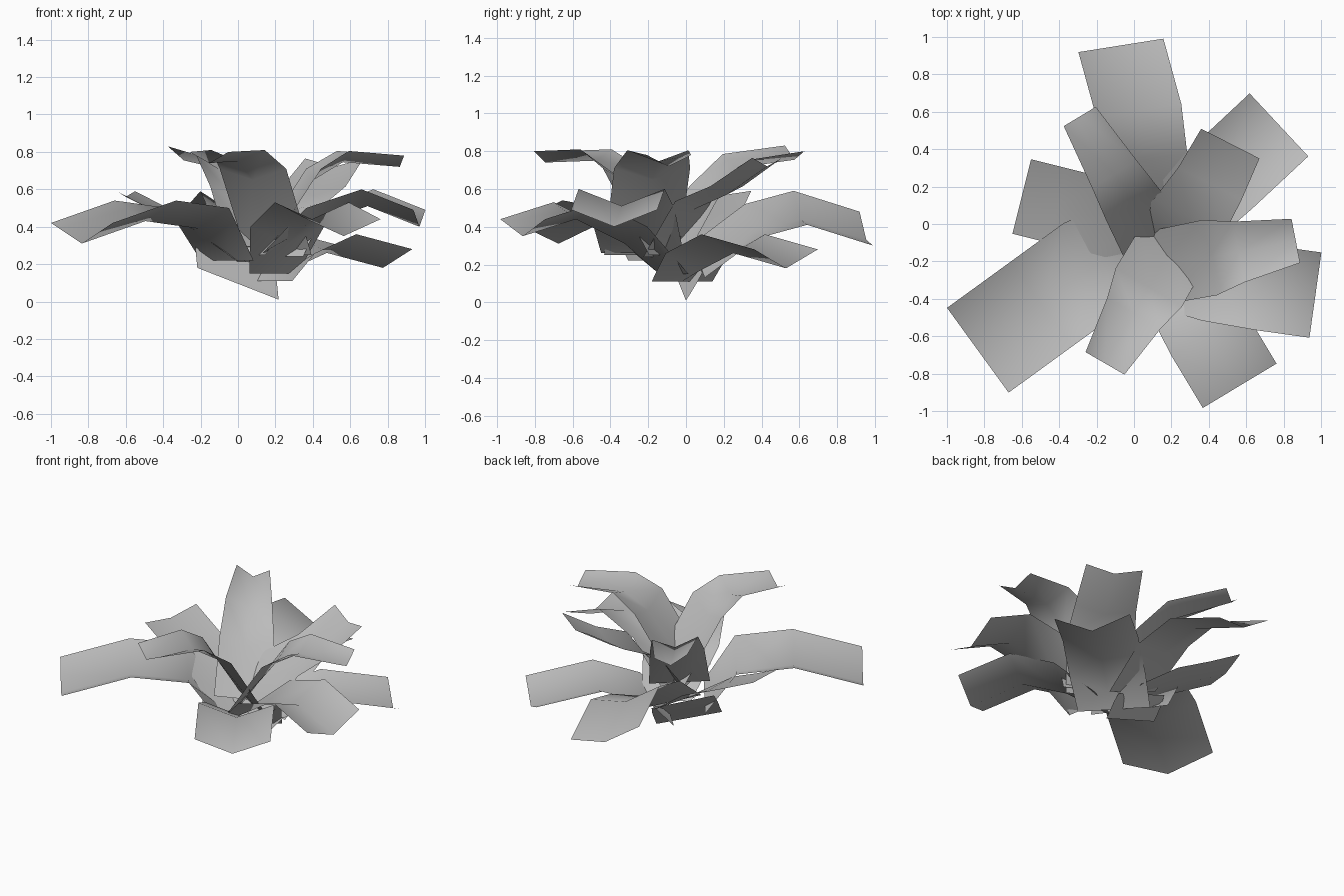
import bpy
import bmesh
import math
from mathutils import Vector

cube = bpy.data.objects.get("Cube")
if cube:
    bpy.data.objects.remove(cube, do_unlink=True)

GREY = (0.5, 0.5, 0.5, 1)
leaf_grey = bpy.data.materials.new("leaf_grey")
leaf_grey.diffuse_color = GREY
leaf_grey.use_nodes = True
leaf_grey.node_tree.nodes["Principled BSDF"].inputs["Base Color"].default_value = GREY


def build_leaf(name, tip, heading, back, heights, halves, fold, roll, drift):
    """Strip folded along its midrib; rows run from the tip back to a flat base.
    drift moves the rows behind the tip towards the leaf's left."""
    angle = math.radians(heading)
    forward = Vector((math.cos(angle), math.sin(angle), 0))
    left = Vector((-forward.y, forward.x, 0))
    up = Vector((0, 0, 1))
    end = Vector((tip[0], tip[1], 0))
    lifts = (fold, fold, fold, 0)
    bm = bmesh.new()
    rows = []
    for distance, height, half, lift, shift in zip((0, *back), heights, halves, lifts, (0, *drift)):
        centre = end - forward * distance + left * shift + up * height
        rows.append([bm.verts.new(centre + left * half * side + up * (lift * abs(side) + roll * side))
                     for side in (1, 0, -1)])
    for outer, inner in zip(rows, rows[1:]):
        for i in range(2):
            bm.faces.new((outer[i], inner[i], inner[i + 1], outer[i + 1]))
    bmesh.ops.recalc_face_normals(bm, faces=bm.faces)
    if sum(face.normal.z for face in bm.faces) < 0:
        bmesh.ops.reverse_faces(bm, faces=bm.faces)
    for face in bm.faces:
        face.smooth = True
    mesh = bpy.data.meshes.new(name)
    bm.to_mesh(mesh)
    bm.free()
    mesh.materials.append(leaf_grey)
    leaf = bpy.data.objects.new(name, mesh)
    bpy.context.collection.objects.link(leaf)


def upper_leaf(name, tip, heading, heights, halves=(0.12, 0.165, 0.205, 0.2),
               back=(0.31, 0.47, 0.77), fold=0.06, roll=0.0, drift=(0, 0, 0)):
    build_leaf(name, tip, heading, back, heights, halves, fold, roll, drift)


def lower_leaf(name, tip, heading, heights, back, half=0.23, base=0.21, fold=0.09, roll=0.0,
               drift=(0, 0, 0)):
    build_leaf(name, tip, heading, back, heights, (half, half, half, base), fold, roll, drift)


# Upper leaves, arching out with narrowed tips
upper_leaf("upper_leaf_left", tip=(0.865, -0.09), heading=11, heights=(0.72, 0.745, 0.65, 0.25))
upper_leaf("upper_leaf_front", tip=(-0.155, -0.745), heading=240, heights=(0.74, 0.75, 0.65, 0.25),
           back=(0.31, 0.47, 0.75))
upper_leaf("upper_leaf_back", tip=(-0.29, 0.575), heading=121, heights=(0.755, 0.71, 0.54, 0.29),
           halves=(0.1, 0.14, 0.165, 0.185), back=(0.36, 0.55, 0.76), roll=0.015)
upper_leaf("upper_leaf_back_left", tip=(0.515, 0.43), heading=63, heights=(0.72, 0.57, 0.49, 0.24),
           halves=(0.175, 0.19, 0.21, 0.23), back=(0.24, 0.45, 0.66), fold=0.045,
           drift=(0, 0.02, 0.08))

# Lower leaves, broad and drooping at the tip
lower_leaf("lower_leaf_front_right", tip=(-0.835, -0.675), heading=216, base=0.24,
           heights=(0.31, 0.43, 0.39, 0.22), back=(0.42, 0.77, 0.96), half=0.28, fold=0.11)
lower_leaf("lower_leaf_back", tip=(-0.07, 0.955), heading=99,
           heights=(0.33, 0.44, 0.37, 0.22), back=(0.36, 0.62, 0.9), fold=0.06, roll=0.09,
           drift=(-0.04, -0.03, 0))
lower_leaf("lower_leaf_back_left", tip=(0.775, 0.53), heading=43, base=0.22,
           heights=(0.18, 0.26, 0.16, 0.11), back=(0.41, 0.7, 0.84), fold=0.1,
           drift=(0, 0.01, 0.03))
lower_leaf("lower_leaf_back_right", tip=(-0.6, 0.147), heading=166,
           heights=(0.56, 0.46, 0.36, 0.21), back=(0.2, 0.42, 0.67), half=0.205, fold=0.03)
lower_leaf("lower_leaf_front_left", tip=(0.565, -0.865), heading=-59, base=0.15,
           heights=(0.35, 0.44, 0.31, 0.15), back=(0.33, 0.62, 0.88), drift=(0, 0.02, 0.09))
lower_leaf("lower_leaf_left", tip=(0.97, -0.38), heading=-8, base=0.22,
           heights=(0.4, 0.51, 0.41, 0.26), back=(0.28, 0.58, 0.82), drift=(0, 0.01, 0.035))

# Short steep leaf hanging under the crown
lower_leaf("hanging_leaf", tip=(0, -0.035), heading=-81, heights=(0.095, 0.14, 0.19, 0.24),
           back=(0.03, 0.06, 0.09), half=0.22, fold=0, roll=-0.085)
